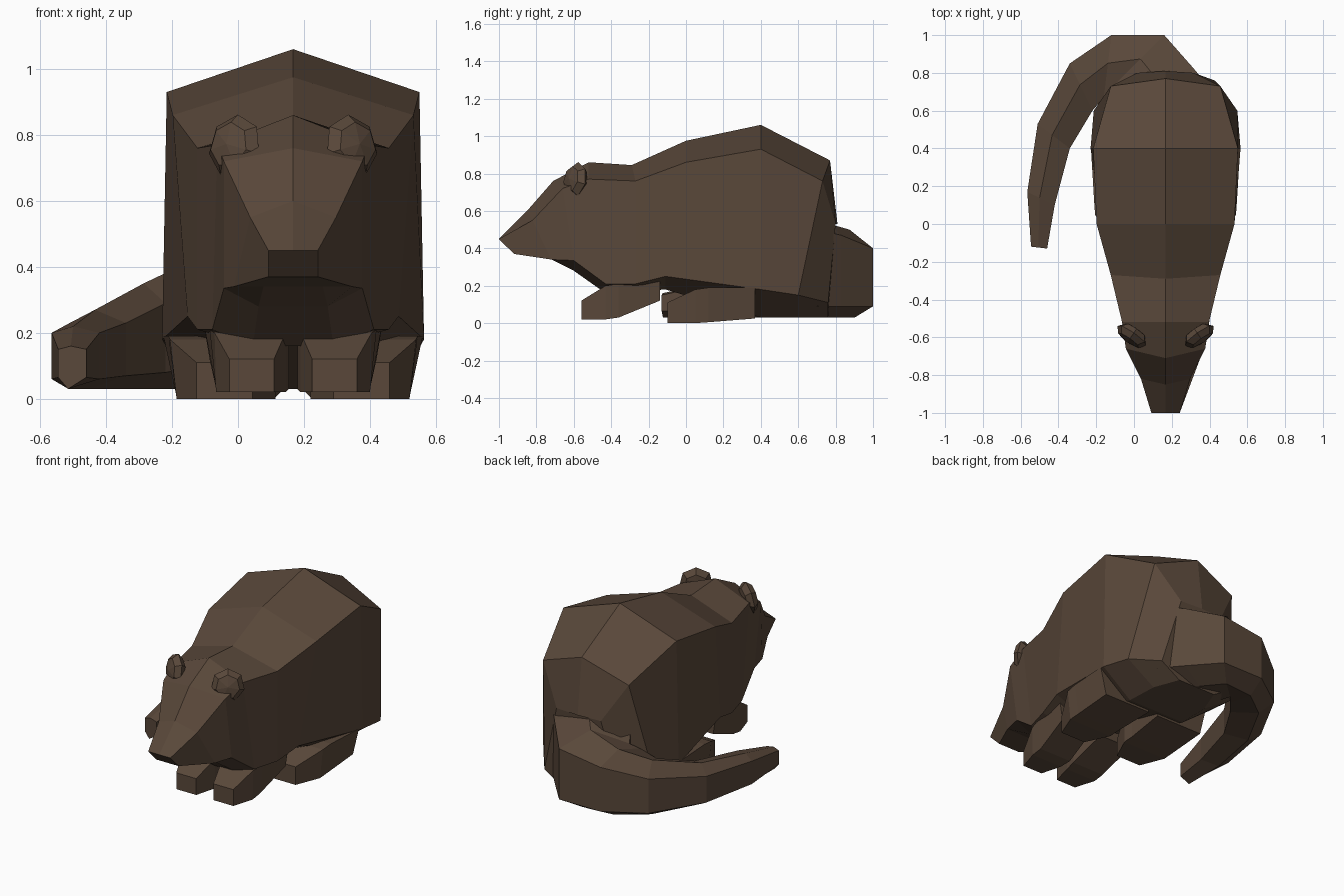
import bpy, bmesh, math
from mathutils import Vector, Matrix

if "Cube" in bpy.data.objects:
    bpy.data.objects.remove(bpy.data.objects["Cube"])

CX = 0.167  # the body's mirror plane

fur = bpy.data.materials.new("dark brown fur")
fur.diffuse_color = (0.10, 0.064, 0.042, 1)
fur.use_nodes = True
fur.node_tree.nodes["Principled BSDF"].inputs["Base Color"].default_value = fur.diffuse_color


def finish(bm, name):
    bmesh.ops.recalc_face_normals(bm, faces=bm.faces)
    me = bpy.data.meshes.new(name)
    bm.to_mesh(me)
    bm.free()
    me.materials.append(fur)
    ob = bpy.data.objects.new(name, me)
    bpy.context.collection.objects.link(ob)
    return ob


def loft(name, rings):
    """Skin a list of equal-length point rings and cap both ends."""
    bm = bmesh.new()
    vs = [[bm.verts.new(p) for p in r] for r in rings]
    n = len(rings[0])
    for a, b in zip(vs, vs[1:]):
        for i in range(n):
            j = (i + 1) % n
            bm.faces.new((a[i], a[j], b[j], b[i]))
    bm.faces.new(vs[0])
    bm.faces.new(vs[-1])
    return finish(bm, name)


# Body and head: (top y,z), (shoulder y,z,half width), (low side y,z,half width), belly z
sections = [
    ((-1.0, .45), (-1.0, .45, .075), (-.92, .37, .075), .37),
    ((-.85, .60), (-.82, .55, .13), (-.72, .34, .18), .34),
    ((-.71, .76), (-.66, .72, .21), (-.60, .335, .21), .28),
    ((-.52, .86), (-.52, .77, .23), (-.43, .21, .245), .16),
    ((-.29, .845), (-.27, .76, .29), (-.27, .21, .29), .17),
    ((0, .975), (0, .86, .365), (-.11, .25, .32), .18),
    ((.40, 1.06), (.40, .93, .383), (.40, .18, .397), .03),
    ((.77, .87), (.73, .76, .29), (.60, .15, .38), .03),
    ((.81, .53), (.80, .53, .15), (.76, .11, .26), .03),
]
rings = []
for (ty, tz), (sy, sz, sw), (ly, lz, lw), bz in sections:
    half = [(sw, sy, sz), (lw, ly, lz), (lw * .5, ly, bz)]
    ring = [(CX, ty, tz)] + [(CX + x, y, z) for x, y, z in half]
    ring += [(CX - x, y, z) for x, y, z in reversed(half)]
    rings.append(ring)
loft("body", rings)

# Tail: outer x,y / inner x,y / outer bottom, outer top, ridge top
tail = [
    ((.42, .70), (-.10, .66), .09, .50, .54),
    ((.31, .83), (-.11, .69), .09, .47, .53),
    ((.16, 1.0), (-.12, .72), .09, .40, .50),
    ((-.12, 1.0), (-.16, .67), .09, .36, .42),
    ((-.34, .85), (-.22, .60), .08, .29, .35),
    ((-.51, .53), (-.34, .40), .07, .23, .27),
    ((-.565, .17), (-.42, .10), .06, .20, .22),
    ((-.545, -.12), (-.46, -.13), .065, .15, .16),
]
rings = []
for o, i, zb, zt, zr in tail:
    o, i = Vector(o), Vector(i)
    ridge, under = o.lerp(i, .45), o.lerp(i, .35)
    rings.append([(*o, zb), (*o, zt), (*ridge, zr), (*i, zt), (*i, zb), (*under, .03)])
loft("tail", rings)

# Feet: rows of y, inner x, outer x, bottom z, top z, outer top x
front = [(-.56, .225, .36, .02, .12, .36), (-.43, .19, .40, .02, .20, .405),
         (-.36, .18, .40, .03, .21, .42), (-.14, .20, .42, .12, .24, .44)]
hind = [(-.10, .29, .46, 0, .11, .46), (.05, .22, .52, 0, .18, .54),
        (.12, .22, .52, .005, .19, .545), (.37, .20, .52, .025, .19, .56)]
for name, rows in (("front_foot", front), ("hind_foot", hind)):
    for tag, s in (("right", 1), ("left", -1)):
        loft(f"{name}_{tag}", [
            [(CX + s * (x - CX), y, z) for x, z in ((xi, zb), (xo, zb), (xt, zt), (xi, zt))]
            for y, xi, xo, zb, zt, xt in rows])

# Ears: small flattened faceted discs, turned outwards
for tag, s in (("right", 1), ("left", -1)):
    bm = bmesh.new()
    bmesh.ops.create_uvsphere(bm, u_segments=7, v_segments=4, radius=1)
    m = (Matrix.Translation((CX + s * .177, -.59, .765))
         @ Matrix.Rotation(s * math.radians(35), 4, 'Z')
         @ Matrix.Rotation(math.radians(-10), 4, 'X')
         @ Matrix.Diagonal((.095, .045, .098, 1))
         @ Matrix.Rotation(math.radians(90), 4, 'X'))
    bmesh.ops.transform(bm, matrix=m, verts=bm.verts)
    finish(bm, f"ear_{tag}")
